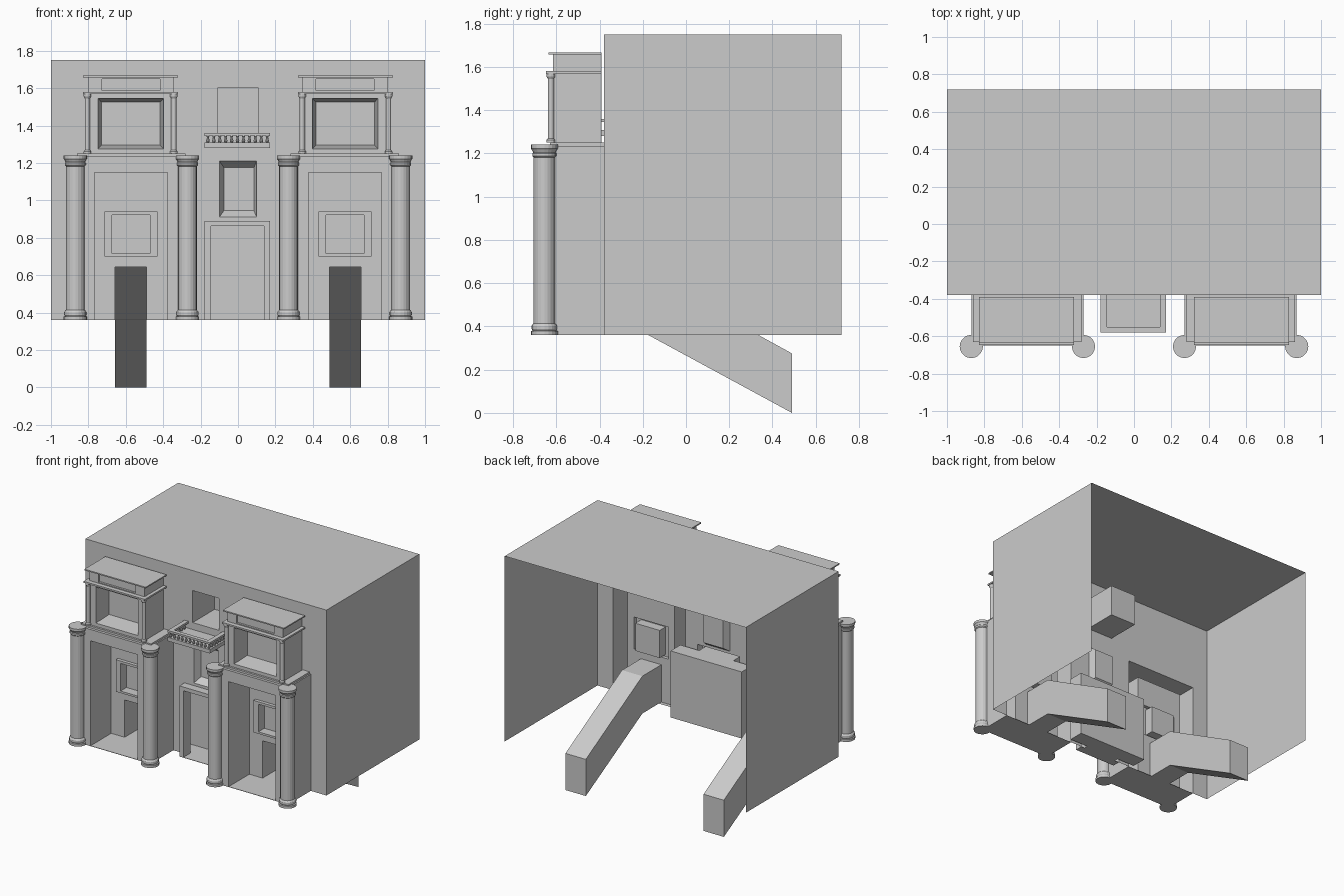
import bpy, bmesh, math

if "Cube" in bpy.data.objects:
    bpy.data.objects.remove(bpy.data.objects["Cube"])

stone = bpy.data.materials.new("grey stone")
stone.diffuse_color = (0.6, 0.6, 0.6, 1)
stone.use_nodes = True
stone.node_tree.nodes["Principled BSDF"].inputs["Base Color"].default_value = stone.diffuse_color


def finish(name, bm):
    bmesh.ops.remove_doubles(bm, verts=bm.verts, dist=0.0005)
    me = bpy.data.meshes.new(name)
    bm.to_mesh(me)
    bm.free()
    me.materials.append(stone)
    ob = bpy.data.objects.new(name, me)
    bpy.context.collection.objects.link(ob)
    return ob


def quad(bm, pts):
    bm.faces.new([bm.verts.new(p) for p in pts])


def corners(r, y):
    x0, x1, z0, z1 = r
    return [(x0, y, z0), (x1, y, z0), (x1, y, z1), (x0, y, z1)]


def plate(bm, y, r, holes=(), flip=False):
    """Wall facing -y with rectangular holes."""
    xs = sorted({v for q in [r, *holes] for v in q[:2]})
    zs = sorted({v for q in [r, *holes] for v in q[2:]})
    for a, b in zip(xs, xs[1:]):
        for c, d in zip(zs, zs[1:]):
            x, z = (a + b) / 2, (c + d) / 2
            if any(h[0] < x < h[1] and h[2] < z < h[3] for h in holes):
                continue
            p = corners((a, b, c, d), y)
            quad(bm, p[::-1] if flip else p)


def tube(bm, ra, ya, rb, yb):
    """Four walls joining two rectangles; outward when yb < ya, a recess otherwise."""
    a, b = corners(ra, ya), corners(rb, yb)
    for i in range(4):
        j = (i + 1) % 4
        quad(bm, [a[i], a[j], b[j], b[i]])


def recess(bm, r, y0, y1, inner=None):
    inner = inner or r
    tube(bm, r, y0, inner, y1)
    plate(bm, y1, inner)


def box(bm, r, yf, yb):
    tube(bm, r, yb, r, yf)
    plate(bm, yf, r)
    plate(bm, yb, r, flip=True)


def side(r, s):
    return r if s > 0 else (-r[1], -r[0], r[2], r[3])


def lathe(bm, profile, cx, cy, n):
    rings = [[bm.verts.new((cx + r * math.cos(2 * math.pi * i / n),
                            cy + r * math.sin(2 * math.pi * i / n), z)) for i in range(n)]
             for r, z in profile]
    for lo, hi in zip(rings, rings[1:]):
        for i in range(n):
            j = (i + 1) % n
            bm.faces.new([lo[i], lo[j], hi[j], hi[i]])
    bm.faces.new(rings[0][::-1])
    bm.faces.new(rings[-1])


FRONT, BACK = -0.38, 0.72
PORCH = (0.27, 0.87, 0.36, 1.235)
DOOR = (-0.178, 0.172, 0.36, 0.89)
WINDOW = (-0.10, 0.10, 0.91, 1.21)
UPPER_DOOR = (-0.11, 0.11, 1.36, 1.60)

# Main block: front wall with openings, sides and roof; back and bottom open
bm = bmesh.new()
plate(bm, FRONT, (-1, 1, 0.36, 1.75),
      [side(PORCH, 1), side(PORCH, -1), DOOR, WINDOW, UPPER_DOOR])
quad(bm, [(1, FRONT, .36), (1, BACK, .36), (1, BACK, 1.75), (1, FRONT, 1.75)])
quad(bm, [(-1, BACK, .36), (-1, FRONT, .36), (-1, FRONT, 1.75), (-1, BACK, 1.75)])
quad(bm, [(-1, FRONT, 1.75), (1, FRONT, 1.75), (1, BACK, 1.75), (-1, BACK, 1.75)])
finish("main_block", bm)

# Centre window and upper doorway recesses
bm = bmesh.new()
recess(bm, WINDOW, FRONT, -0.33, (-0.075, 0.085, 0.945, 1.175))
recess(bm, UPPER_DOOR, FRONT, -0.12)
finish("centre_openings", bm)

# Centre door surround, passage and wide chamber behind it
bm = bmesh.new()
passage = (-0.145, 0.14, 0.363, 0.862)
chamber = (-0.295, 0.295, 0.363, 0.862)
tube(bm, DOOR, FRONT, DOOR, -0.44)
plate(bm, -0.44, DOOR, [passage])
tube(bm, passage, -0.44, passage, -0.355)
plate(bm, -0.355, chamber, [passage], flip=True)
recess(bm, chamber, -0.355, -0.238)
finish("door_and_chamber", bm)

# Balcony: slab, rail and balusters
bm = bmesh.new()
box(bm, (-0.178, 0.172, 1.28, 1.308), -0.58, FRONT)
box(bm, (-0.178, 0.172, 1.345, 1.36), -0.58, -0.55)
box(bm, (-0.178, -0.145, 1.345, 1.36), -0.55, FRONT)
box(bm, (0.14, 0.172, 1.345, 1.36), -0.55, FRONT)
baluster = [(0.006, 1.308), (0.010, 1.318), (0.005, 1.335), (0.009, 1.345)]
for i in range(11):
    lathe(bm, baluster, -0.161 + i * 0.0317, -0.565, 8)
for i in range(1, 6):
    for x in (-0.161, 0.156):
        lathe(bm, baluster, x, -0.565 + i * 0.032, 8)
finish("balcony", bm)

column = [(.062, .36), (.062, .378), (.055, .381), (.059, .388), (.059, .402), (.054, .41),
          (.050, .414), (.050, 1.182), (.056, 1.188), (.056, 1.20), (.052, 1.205),
          (.057, 1.215), (.062, 1.222), (.062, 1.24)]
post = [(.020, 1.25), (.020, 1.262), (.014, 1.27), (.014, 1.545), (.020, 1.555), (.020, 1.57)]

for s, tag in ((1, "right"), (-1, "left")):
    # Porch with deep niche
    niche = side((0.378, 0.768, 0.363, 1.15), s)
    porch = side(PORCH, s)
    frame = side((0.43, 0.713, 0.70, 0.94), s)
    pane = side((0.47, 0.673, 0.715, 0.922), s)
    tunnel = side((0.488, 0.657, 0.363, 0.643), s)
    low = side((0.488, 0.657, 0.0, 0.275), s)
    bm = bmesh.new()
    tube(bm, porch, FRONT, porch, -0.65)
    plate(bm, -0.65, porch, [niche])
    tube(bm, niche, -0.65, niche, -0.405)
    plate(bm, -0.405, niche, [frame, tunnel])
    finish(tag + "_porch", bm)

    # Framed niche window
    bm = bmesh.new()
    tube(bm, frame, -0.405, frame, -0.43)
    plate(bm, -0.43, frame, [pane])
    recess(bm, pane, -0.43, -0.36)
    finish(tag + "_niche_window", bm)

    # Corridor, level then sloping down to the back
    bm = bmesh.new()
    tube(bm, tunnel, -0.405, tunnel, -0.18)
    recess(bm, tunnel, -0.18, 0.49, low)
    finish(tag + "_sloping_corridor", bm)

    # Upper storey: slab, window box, cornices and attic panel
    bm = bmesh.new()
    box(bm, side((0.28, 0.86, 1.235, 1.25), s), -0.63, FRONT)
    box(bm, side((0.32, 0.828, 1.568, 1.58), s), -0.648, -0.39)
    box(bm, side((0.32, 0.828, 1.658, 1.667), s), -0.637, -0.39)
    for r, hole, inner, depth in (
            ((0.345, 0.802, 1.25, 1.568), (0.398, 0.748, 1.275, 1.545),
             (0.417, 0.73, 1.295, 1.525), 0.13),
            ((0.345, 0.802, 1.58, 1.658), (0.418, 0.728, 1.587, 1.65),
             (0.418, 0.728, 1.587, 1.65), 0.015)):
        r, hole, inner = side(r, s), side(hole, s), side(inner, s)
        tube(bm, r, -0.39, r, -0.615)
        plate(bm, -0.39, r, flip=True)
        plate(bm, -0.615, r, [hole])
        recess(bm, hole, -0.615, -0.615 + depth, inner)
    finish(tag + "_upper_storey", bm)

    # Large columns and small corner posts
    for part, prof, xs, y, n in (("columns", column, (0.27, 0.87), -0.655, 20),
                                 ("corner_posts", post, (0.343, 0.805), -0.625, 12)):
        bm = bmesh.new()
        for x in xs:
            lathe(bm, prof, s * x, y, n)
        finish(tag + "_" + part, bm)
